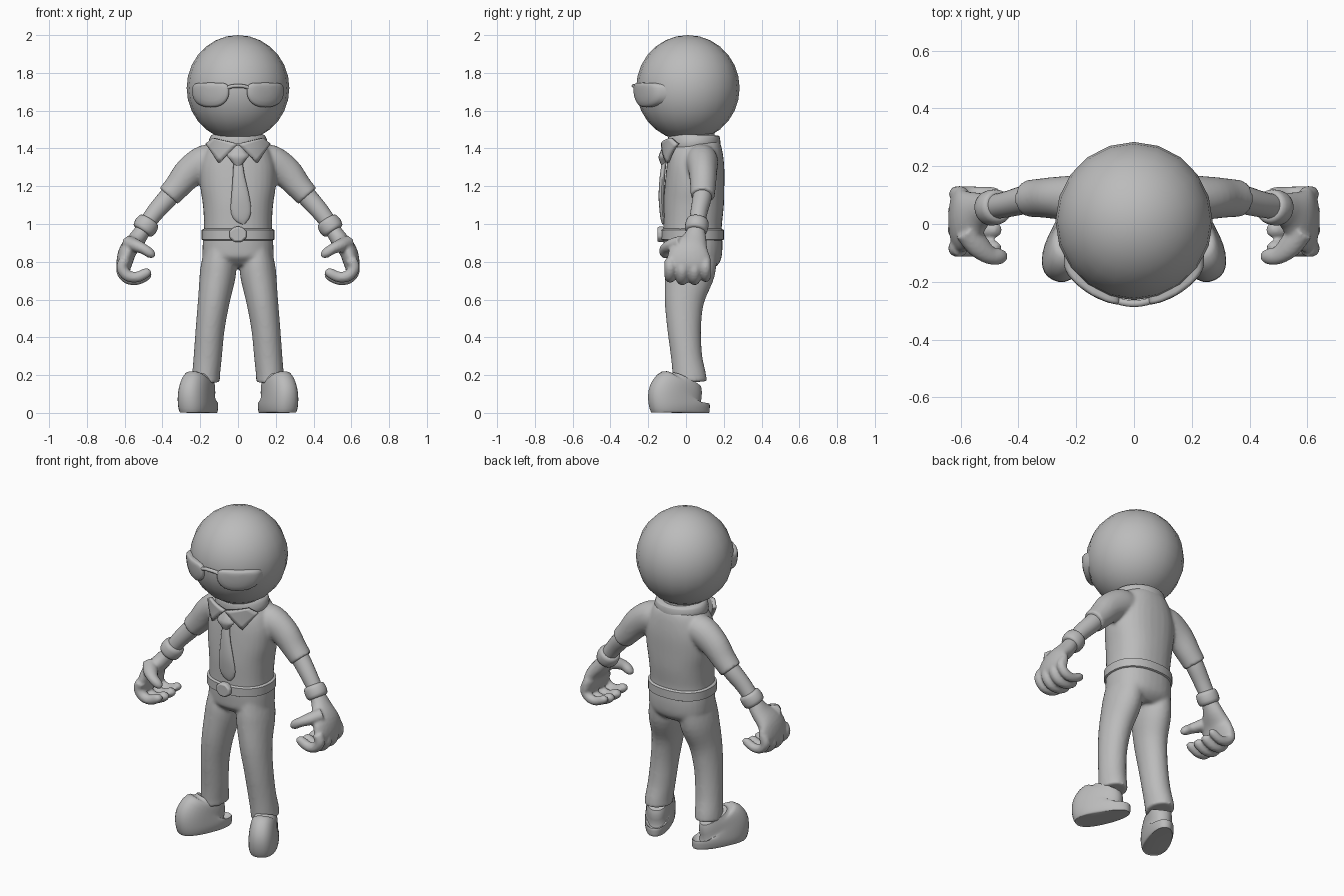
import bpy, bmesh, math
from mathutils import Vector

if "Cube" in bpy.data.objects:
    bpy.data.objects.remove(bpy.data.objects["Cube"])

grey = bpy.data.materials.new("light grey")
grey.diffuse_color = (0.5, 0.5, 0.5, 1)
grey.use_nodes = True
grey.node_tree.nodes["Principled BSDF"].inputs["Base Color"].default_value = grey.diffuse_color


def finish(bm, name, mirror=False, voxel=0, smooth=5):
    """Turn a bmesh into a shaded object, optionally mirrored or fused."""
    bmesh.ops.recalc_face_normals(bm, faces=bm.faces)
    me = bpy.data.meshes.new(name)
    bm.to_mesh(me)
    bm.free()
    me.materials.append(grey)
    ob = bpy.data.objects.new(name, me)
    bpy.context.collection.objects.link(ob)
    for o in bpy.context.selected_objects:
        o.select_set(False)
    ob.select_set(True)
    bpy.context.view_layer.objects.active = ob
    bpy.ops.object.shade_smooth_by_angle(angle=math.radians(50))
    if mirror:
        ob.modifiers.new("mirror", 'MIRROR').use_mirror_merge = False
    if voxel:
        r = ob.modifiers.new("fuse", 'REMESH')
        r.mode = 'VOXEL'
        r.voxel_size = voxel
        r.use_smooth_shade = True
        s = ob.modifiers.new("soften", 'SMOOTH')
        s.factor = 0.5
        s.iterations = smooth
    return ob


def spline(pts, sub):
    """Catmull-Rom interpolation of tuples."""
    out = []
    for i in range(len(pts) - 1):
        p0, p1, p2, p3 = (pts[max(i - 1, 0)], pts[i], pts[i + 1], pts[min(i + 2, len(pts) - 1)])
        for k in range(sub):
            t = k / sub
            out.append(tuple(0.5 * (2 * b + (c - a) * t + (2 * a - 5 * b + 4 * c - d) * t * t
                       + (3 * b - a - 3 * c + d) * t ** 3) for a, b, c, d in zip(p0, p1, p2, p3)))
    return out + [pts[-1]]


def loft(bm, pts, sub=4, seg=24, power=2.0, side=1):
    """Loft ellipses (x, y, z, half width, half depth) along a path; depth stays near y."""
    pts = spline([(p[0] * side, *p[1:]) for p in pts], sub)
    c = [Vector(p[:3]) for p in pts]
    rings = []
    for i, p in enumerate(pts):
        t = (c[min(i + 1, len(c) - 1)] - c[max(i - 1, 0)]).normalized()
        b = Vector((0, 1, 0))
        b = (b - t * b.dot(t)).normalized()
        a = b.cross(t)
        ring = []
        for k in range(seg):
            ang = 2 * math.pi * k / seg
            u, v = math.cos(ang), math.sin(ang)
            u = math.copysign(abs(u) ** (2 / power), u)
            v = math.copysign(abs(v) ** (2 / power), v)
            ring.append(bm.verts.new(c[i] + a * u * p[3] + b * v * p[4]))
        rings.append(ring)
    for r, q in zip(rings, rings[1:]):
        for k in range(seg):
            bm.faces.new((r[k], r[(k + 1) % seg], q[(k + 1) % seg], q[k]))
    bm.faces.new(rings[0][::-1])
    bm.faces.new(rings[-1])
    return rings


def part(name, pts, mirror=False, **kw):
    bm = bmesh.new()
    loft(bm, pts, **kw)
    return finish(bm, name, mirror)


# Head
bm = bmesh.new()
bmesh.ops.create_uvsphere(bm, u_segments=20, v_segments=14, radius=1)
for v in bm.verts:
    v.co = Vector((v.co.x * 0.272, v.co.y * 0.274 + 0.01, v.co.z * 0.28 + 1.72))
finish(bm, "head")

# Shirt with short sleeves, fused
bm = bmesh.new()
loft(bm, [(0, .035, .94, .183, .155), (0, .035, 1.0, .18, .155), (0, .04, 1.1, .186, .16),
          (0, .045, 1.2, .2, .158), (0, .05, 1.3, .2, .153), (0, .05, 1.38, .175, .143),
          (0, .045, 1.43, .14, .13), (0, .045, 1.455, .12, .12)], power=2.3, seg=32)
for s in (1, -1):
    loft(bm, [(.1, .08, 1.335, .08, .08), (.17, .085, 1.33, .09, .085), (.255, .09, 1.275, .083, .075),
              (.32, .09, 1.2, .07, .068), (.368, .088, 1.147, .064, .064)], side=s)
finish(bm, "shirt", voxel=.01, smooth=6)

# Trousers, fused
bm = bmesh.new()
loft(bm, [(0, .035, .94, .183, .155), (0, .038, .87, .188, .155), (0, .035, .81, .18, .145),
          (0, .03, .77, .11, .1)], power=2.3, seg=32)
for s in (1, -1):
    loft(bm, [(.1, .035, .86, .08, .13), (.105, .022, .75, .096, .133), (.127, -.008, .6, .085, .106),
              (.147, -.01, .45, .077, .09), (.16, .003, .3, .075, .083), (.169, .017, .2, .074, .089),
              (.17, .02, .162, .076, .092)], side=s)
finish(bm, "trousers", voxel=.01, smooth=6)

# Belt and buckle
part("belt", [(0, .035, .912, .18, .155), (0, .035, .918, .193, .166), (0, .035, .968, .193, .166),
              (0, .035, .975, .18, .155)], sub=1, seg=40, power=2.3)
bm = bmesh.new()
bmesh.ops.create_cone(bm, cap_ends=True, segments=8, radius1=.05, radius2=.05, depth=.04)
for v in bm.verts:
    x, y, z = v.co
    a = math.pi / 8
    v.co = (x * math.cos(a) - y * math.sin(a), -.132 + z,
            .945 + .88 * (x * math.sin(a) + y * math.cos(a)))
b = finish(bm, "belt_buckle").modifiers.new("round", 'BEVEL')
b.width, b.segments = .01, 2

# Neck, collar band and flaps
part("neck", [(0, .04, 1.4, .11, .11), (0, .04, 1.5, .11, .11)], sub=1)
part("collar_band", [(0, .045, 1.4, .15, .138), (0, .042, 1.43, .156, .14), (0, .04, 1.46, .148, .136),
                     (0, .04, 1.473, .135, .125)], sub=3, seg=32)
bm = bmesh.new()
corners = [Vector(p) for p in ((.0, 1.425), (.1, 1.325), (.165, 1.425), (.13, 1.455))]
n = 6
grid = []
for i in range(n + 1):
    for j in range(n + 1):
        u, w = i / n, j / n
        p = (corners[0] * (1 - u) + corners[1] * u) * (1 - w) + (corners[3] * (1 - u) + corners[2] * u) * w
        y = .05 - .172 * math.sqrt(1 - (p.x / .195) ** 2)
        grid.append(bm.verts.new((p.x, y, p.y)))
for i in range(n):
    for j in range(n):
        k = i * (n + 1) + j
        bm.faces.new((grid[k], grid[k + 1], grid[k + n + 2], grid[k + n + 1]))
m = finish(bm, "collar_flaps", mirror=True).modifiers.new("thickness", 'SOLIDIFY')
m.thickness, m.offset = .02, 0

# Tie
part("tie_knot", [(0, -.112, 1.415, .012, .01), (0, -.12, 1.365, .056, .022), (0, -.122, 1.345, .045, .022),
                  (0, -.118, 1.31, .018, .012)], sub=2, seg=12)
part("tie", [(0, -.115, 1.33, .024, .012), (.004, -.125, 1.25, .032, .014), (.012, -.13, 1.15, .047, .015),
             (.016, -.126, 1.07, .054, .014), (.024, -.122, 1.025, .038, .012), (.03, -.12, 1.0, .008, .006)],
     seg=16)

# Forearms and wrist bands
part("forearms", [(.31, .09, 1.21, .05, .05), (.37, .085, 1.14, .052, .05), (.44, .068, 1.06, .047, .045),
                  (.51, .055, .965, .04, .042)], mirror=True)
part("wrist_bands", [(.466, .062, 1.022, .044, .044), (.47, .061, 1.016, .058, .058),
                     (.488, .057, .99, .064, .062), (.504, .053, .966, .058, .058),
                     (.508, .052, .96, .044, .044)], sub=2, mirror=True)

# Hands: palm, four curled fingers and thumb, fused
bm = bmesh.new()
loft(bm, [(.495, .057, .98, .04, .042), (.535, .045, .92, .046, .066), (.582, .02, .86, .047, .105),
          (.602, .015, .79, .042, .118), (.6, .015, .75, .03, .112)])
for y, r, dz in ((-.084, .03, .012), (-.02, .032, 0), (.045, .031, 0), (.104, .027, .012)):
    loft(bm, [(.6, y, .81, r, r), (.614, y, .755 + dz, r, r), (.585, y, .715 + dz, r, r),
              (.535, y, .707 + dz, r * .95, r * .95), (.485, y, .73 + dz, r * .88, r * .88),
              (.468, y, .745 + dz, r * .5, r * .5)], seg=14)
loft(bm, [(.58, -.02, .9, .04, .045), (.54, -.075, .885, .035, .042), (.5, -.108, .868, .028, .032),
          (.465, -.112, .845, .026, .028), (.445, -.108, .828, .014, .016)], seg=14)
finish(bm, "hands", mirror=True, voxel=.008, smooth=3)

# Shoes: flat sole, wider toe, turned outwards
bm = bmesh.new()
loft(bm, [(0, -.035, 0, .066, .156), (0, -.035, .008, .073, .166), (0, -.036, .04, .078, .172),
          (0, -.033, .08, .076, .168), (0, -.018, .115, .072, .145), (0, .012, .145, .068, .105),
          (0, .03, .175, .062, .08)], sub=3, seg=32, power=2.3)
a = math.radians(25)
for v in bm.verts:
    x, y, z = v.co
    y -= .03 * z / .17
    x *= 1 - .9 * (y + .035)
    v.co = (.187 + x * math.cos(a) - y * math.sin(a), .005 + x * math.sin(a) + y * math.cos(a), max(z, 0))
finish(bm, "shoes", mirror=True)


# Glasses: domed lenses wrapped on the head, with a bridge
def on_head(x, z, r):
    return Vector((x, .01 - math.sqrt(max(r * r - x * x - (z - 1.72) ** 2, 0)), z))


bm = bmesh.new()
outline = []
for k in range(32):
    t = 2 * math.pi * k / 32
    u, w = math.cos(t), math.sin(t)
    e = .4 if w > 0 else .85
    outline.append((.098 * math.copysign(abs(u) ** e, u), w ** .6 * .045 if w > 0 else -.085 * abs(w) ** .9))
prev = None
for s, r in ((.3, .296), (.6, .296), (.85, .295), (.96, .291), (1, .284), (.98, .262)):
    ring = [bm.verts.new(on_head(.145 + x * s, 1.703 + z * s, r)) for x, z in outline]
    if prev:
        for k in range(32):
            bm.faces.new((prev[k], prev[(k + 1) % 32], ring[(k + 1) % 32], ring[k]))
    else:
        bm.faces.new(ring)
    prev = ring
finish(bm, "lenses", mirror=True)
part("glasses_bridge", [(-.07, -.262, 1.715, .01, .012), (-.035, -.272, 1.728, .01, .012),
                        (0, -.276, 1.731, .01, .012), (.035, -.272, 1.728, .01, .012),
                        (.07, -.262, 1.715, .01, .012)], seg=10)
